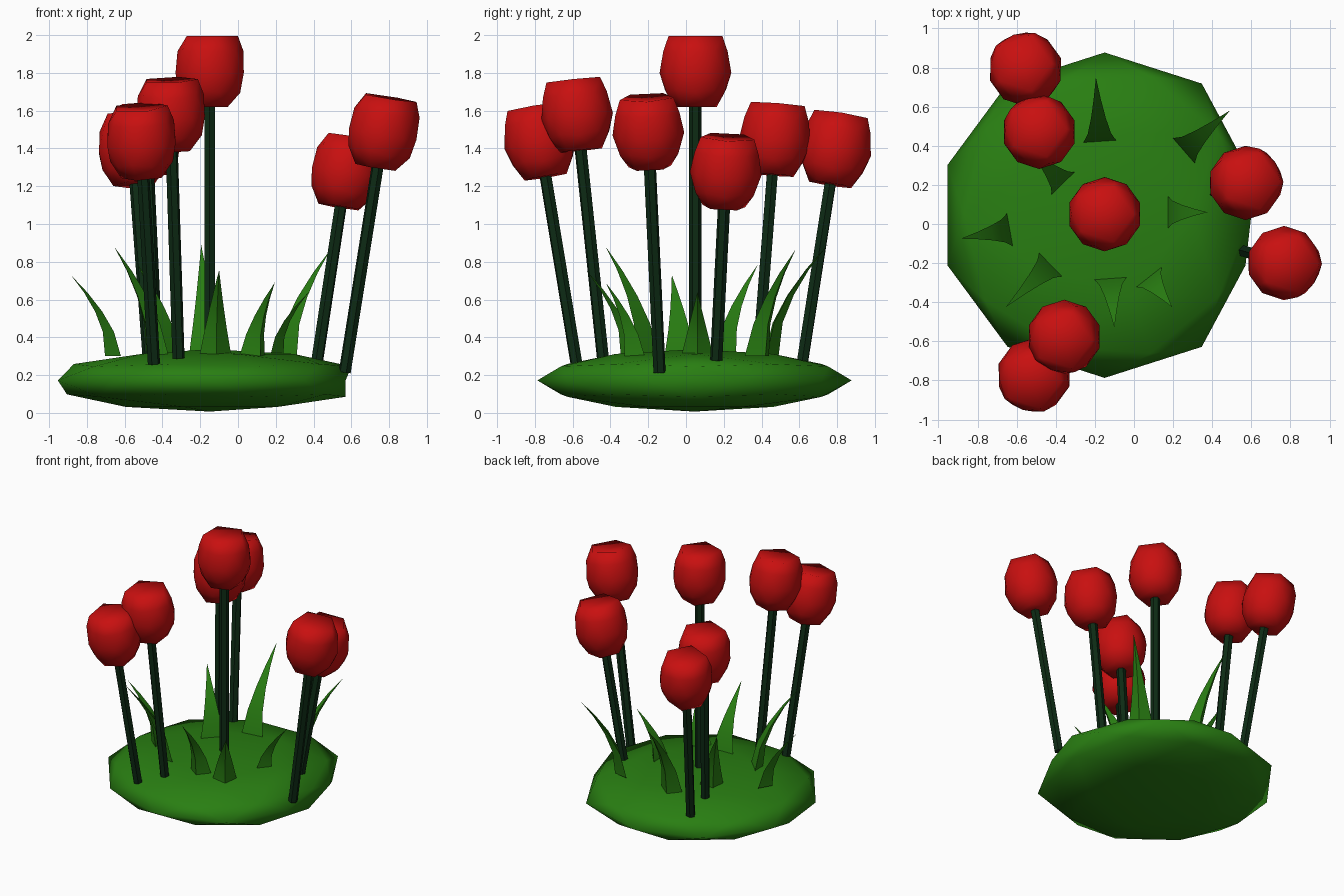
import bpy, bmesh, math
from mathutils import Vector

if "Cube" in bpy.data.objects:
    bpy.data.objects.remove(bpy.data.objects["Cube"])


def make_material(name, rgb):
    m = bpy.data.materials.new(name)
    m.diffuse_color = (*rgb, 1)
    m.use_nodes = True
    m.node_tree.nodes["Principled BSDF"].inputs["Base Color"].default_value = m.diffuse_color
    return m


GREEN = make_material("leaf green", (0.022, 0.21, 0.006))
DARK = make_material("dark stem green", (0.004, 0.024, 0.007))
RED = make_material("petal red", (0.58, 0.005, 0.005))


def finish(bm, name, mat, angle):
    bmesh.ops.recalc_face_normals(bm, faces=bm.faces)
    me = bpy.data.meshes.new(name)
    bm.to_mesh(me)
    bm.free()
    me.materials.append(mat)
    ob = bpy.data.objects.new(name, me)
    bpy.context.collection.objects.link(ob)
    bpy.context.view_layer.objects.active = ob
    ob.select_set(True)
    bpy.ops.object.shade_smooth_by_angle(angle=math.radians(angle))
    ob.select_set(False)
    return ob


# Mound: squashed low-poly sphere, slightly flattened on the right
bm = bmesh.new()
bmesh.ops.create_icosphere(bm, subdivisions=2, radius=1)
for v in bm.verts:
    v.co = (min(v.co.x * 0.845, 0.75) - 0.15, v.co.y * 0.832 + 0.045, v.co.z * 0.165 + 0.172)
    if v.co.x > 0.45 and abs(v.co.z - 0.172) < 0.02:
        v.co.x = 0.57
finish(bm, "mound", GREEN, 80)


# Stem: thin six-sided rod from base to top
def stem(base, top):
    bm = bmesh.new()
    d = top - base
    bmesh.ops.create_cone(bm, cap_ends=True, segments=6, radius1=0.033, radius2=0.033, depth=d.length)
    q = d.to_track_quat('Z', 'Y')
    for v in bm.verts:
        v.co = q @ v.co + (base + top) / 2
    finish(bm, "stem", DARK, 30)


# Bloom: low-poly sphere with the upper ring opened out into a flat-topped cup
def bloom(bottom, direction):
    bm = bmesh.new()
    bmesh.ops.create_icosphere(bm, subdivisions=2, radius=1)
    tilt = Vector((0, 0, 1)).rotation_difference(direction)
    for v in bm.verts:
        x, y, z = v.co
        r, h = 0.19, 0.2 + 0.2 * z
        if z > 0.95:
            h = 0.385
        elif z > 0.7:
            r, h = 0.285, 0.395
        elif z > 0.3:
            r, h = 0.2, 0.315
        elif z < -0.7:
            r, h = 0.225, 0.02
        v.co = tilt @ Vector((x * r, y * r, h)) + bottom
    finish(bm, "bloom", RED, 80)


flowers = [
    ((-0.15, 0.05, 0.30), (-0.15, 0.05, 1.60)),
    ((-0.47, 0.615, 0.26), (-0.54, 0.76, 1.19)),
    ((-0.43, 0.38, 0.28), (-0.475, 0.455, 1.24)),
    ((-0.315, -0.44, 0.29), (-0.35, -0.555, 1.37)),
    ((-0.445, -0.58, 0.26), (-0.50, -0.74, 1.23)),
    ((0.42, 0.16, 0.28), (0.54, 0.20, 1.07)),
    ((0.565, -0.14, 0.215), (0.735, -0.19, 1.28)),
]
for base, top in flowers:
    base, top = Vector(base), Vector(top)
    axis = (top - base).normalized()
    stem(base, top + axis * 0.03)
    bloom(top, axis)


# Leaf: three-sided blade, wide face inward, curving outward to a point
def leaf(inner, tip):
    inner, tip = Vector(inner).to_3d(), Vector(tip)
    inner.z = 0.3
    out = Vector((tip.x - inner.x, tip.y - inner.y, 0))
    reach = out.length
    out.normalize()
    side = Vector((-out.y, out.x, 0))
    bm = bmesh.new()
    rings = []
    for t in (0, 0.3, 0.55, 0.78):
        c = inner + out * reach * t ** 1.7 + Vector((0, 0, (tip.z - 0.3) * t))
        w, k = 0.085 * (1 - t), 0.07 * (1 - t)
        rings.append([bm.verts.new(p) for p in (c + side * w, c + out * k, c - side * w)])
    end = bm.verts.new(tip)
    bm.faces.new(rings[0])
    for i in range(3):
        j = (i + 1) % 3
        for a, b in zip(rings, rings[1:]):
            bm.faces.new((a[i], a[j], b[j], b[i]))
        bm.faces.new((rings[-1][i], rings[-1][j], end))
    finish(bm, "leaf", GREEN, 40)


leaves = [
    ((-0.175, 0.42), (-0.195, 0.75, 0.89)),
    ((0.255, 0.375), (0.49, 0.58, 0.865)),
    ((0.17, 0.06), (0.375, 0.06, 0.64)),
    ((0.075, -0.27), (0.195, -0.425, 0.69)),
    ((-0.12, -0.275), (-0.10, -0.53, 0.757)),
    ((-0.425, -0.205), (-0.655, -0.425, 0.88)),
    ((-0.635, -0.03), (-0.885, -0.075, 0.73)),
    ((-0.36, 0.205), (-0.53, 0.38, 0.785)),
]
for inner, tip in leaves:
    leaf(inner, tip)
